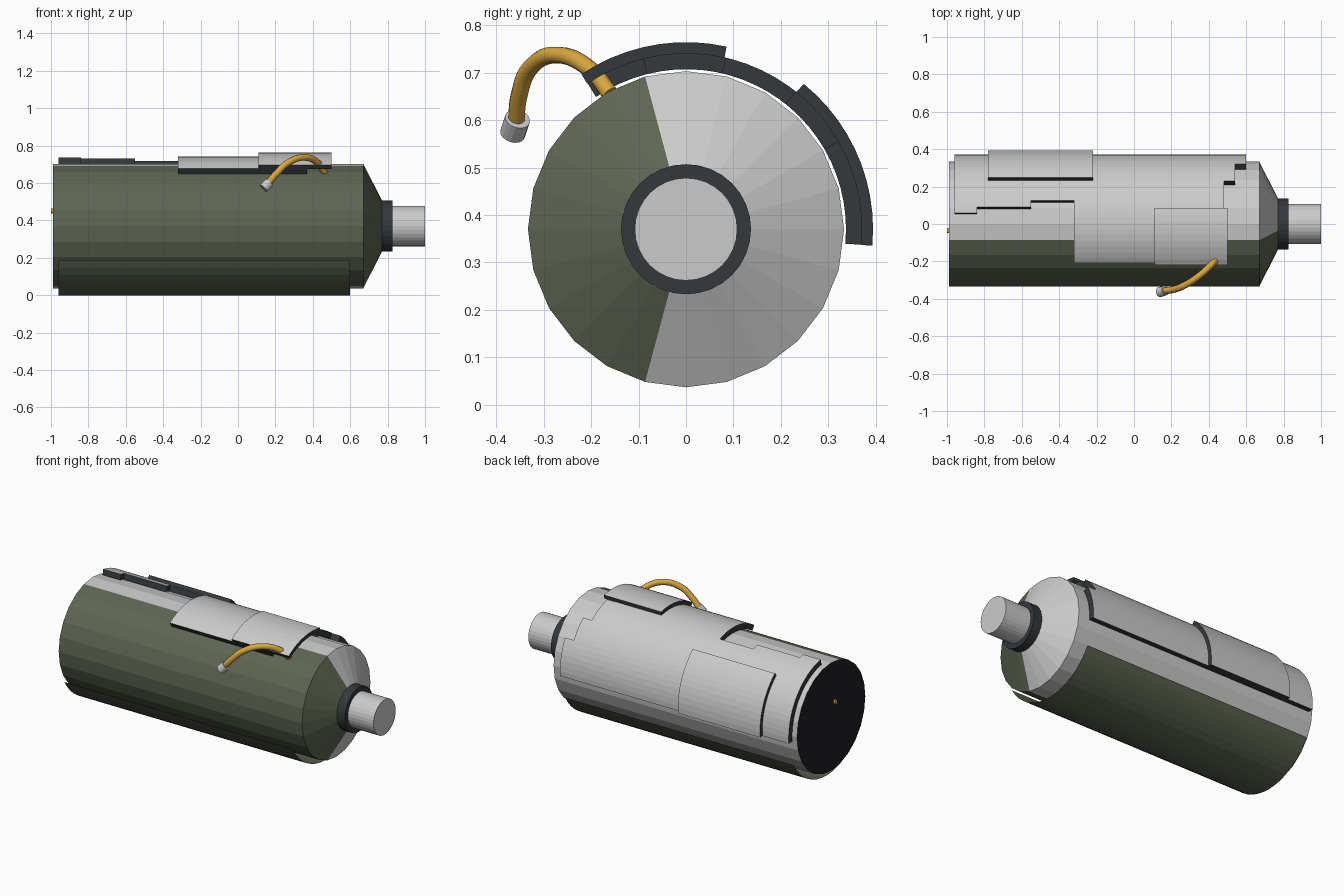
import bpy, bmesh, math
from mathutils import Vector

if "Cube" in bpy.data.objects:
    bpy.data.objects.remove(bpy.data.objects["Cube"])

CZ = 0.37  # height of the tank axis


def material(name, rgb):
    m = bpy.data.materials.new(name)
    m.diffuse_color = (*rgb, 1)
    m.use_nodes = True
    m.node_tree.nodes["Principled BSDF"].inputs["Base Color"].default_value = m.diffuse_color
    return m


GREY = material("light_grey", (0.55, 0.55, 0.55))
GREEN = material("olive_green", (0.11, 0.13, 0.085))
DARK = material("dark_grey", (0.035, 0.04, 0.045))
BLACK = material("black", (0.013, 0.014, 0.016))
YELLOW = material("yellow", (0.7, 0.39, 0.05))


def point(x, r, deg):
    a = math.radians(deg)
    return Vector((x, r * math.cos(a), CZ + r * math.sin(a)))


def finish(name, bm, mats):
    me = bpy.data.meshes.new(name)
    bm.to_mesh(me)
    bm.free()
    for m in mats:
        me.materials.append(m)
    ob = bpy.data.objects.new(name, me)
    bpy.context.collection.objects.link(ob)
    return ob


def lathe(name, profile, n, mats, pick=lambda deg: 0, back=0):
    """Closed turned part along x from (x, radius) pairs."""
    bm = bmesh.new()
    step = 360 / n
    rings = [[bm.verts.new(point(x, r, i * step)) for i in range(n)] for x, r in profile]
    for a, b in zip(rings, rings[1:]):
        for i in range(n):
            j = (i + 1) % n
            f = bm.faces.new((a[i], a[j], b[j], b[i]))
            f.material_index = pick((i + 0.5) * step)
    bm.faces.new(rings[0]).material_index = back
    bm.faces.new(rings[-1])
    bmesh.ops.recalc_face_normals(bm, faces=bm.faces)
    return finish(name, bm, mats)


def curved_panel(name, columns, start, r, mats, thick=0, step=5):
    """Curved sheet of columns (x0, x1, end angle), thickened inwards with dark rims."""
    bm = bmesh.new()
    top = max(c[2] for c in columns)
    count = round((top - start) / step)
    angles = {start + (top - start) * i / count for i in range(count + 1)}
    angles = sorted(angles | {c[2] for c in columns})
    for x0, x1, end in columns:
        for a, b in zip(angles, angles[1:]):
            if b <= end:
                bm.faces.new([bm.verts.new(point(x, r, d))
                              for x, d in ((x0, a), (x0, b), (x1, b), (x1, a))])
    bmesh.ops.remove_doubles(bm, verts=bm.verts, dist=1e-4)
    bm.normal_update()
    for f in bm.faces:  # face outwards
        c = f.calc_center_median()
        if f.normal.dot(Vector((0, c.y, c.z - CZ))) < 0:
            f.normal_flip()
    ob = finish(name, bm, mats)
    if thick:
        mod = ob.modifiers.new("thickness", "SOLIDIFY")
        mod.thickness, mod.offset = thick, -1
        mod.material_offset_rim = mod.material_offset = 1
    return ob


def rod(name, center, axis, r, length, mat):
    bpy.ops.mesh.primitive_cylinder_add(vertices=16, radius=r, depth=length, location=center)
    ob = bpy.context.object
    ob.name = name
    ob.rotation_euler = Vector(axis).to_track_quat("Z", "Y").to_euler()
    ob.data.materials.append(mat)
    return ob


# Tank body with tapered nose, green on the front side, black rear face
lathe("tank_body", [(-0.99, 0.333), (0.67, 0.333), (0.77, 0.137)], 24,
      [GREY, GREEN, BLACK], lambda d: 1 if 105 < d < 255 else 0, back=2)
lathe("nose_collar", [(0.768, 0.137), (0.825, 0.137)], 32, [DARK])
lathe("nose_shaft", [(0.82, 0.108), (1.0, 0.108)], 32, [GREY])

# Stepped armour plate over the top and back
curved_panel("stepped_plate",
             [(-0.96, -0.84, 81), (-0.84, -0.55, 76), (-0.55, -0.32, 70), (-0.32, 0.37, 124),
              (0.37, 0.43, 104), (0.43, 0.48, 77), (0.48, 0.54, 51.5), (0.54, 0.6, 30)],
             -5, 0.371, [GREY, DARK], 0.034)

# Raised plates on top of it
curved_panel("top_raised_plate", [(0.11, 0.5, 124)], 77.5, 0.394, [GREY, DARK], 0.024)
curved_panel("back_raised_plate", [(-0.78, -0.22, 51)], -5, 0.394, [GREY, DARK], 0.024)

# Thin green belly sheet
curved_panel("belly_sheet", [(-0.96, 0.6, 330)], 210, 0.37, [GREEN], 0, 7.5)

# Yellow hose with a grey plug
cu = bpy.data.curves.new("hose", "CURVE")
cu.dimensions = "3D"
cu.bevel_depth, cu.bevel_resolution, cu.resolution_u = 0.018, 3, 6
cu.use_fill_caps = True
path = [(0.465, -0.16, 0.655), (0.43, -0.20, 0.705), (0.36, -0.268, 0.737),
        (0.27, -0.328, 0.71), (0.205, -0.352, 0.65), (0.16, -0.358, 0.597)]
sp = cu.splines.new("BEZIER")
sp.bezier_points.add(len(path) - 1)
for bp, p in zip(sp.bezier_points, path):
    bp.co = p
    bp.handle_left_type = bp.handle_right_type = "AUTO"
cu.materials.append(YELLOW)
hose = bpy.data.objects.new("hose", cu)
bpy.context.collection.objects.link(hose)
rod("hose_plug", (0.152, -0.36, 0.587), (0.6, 0.2, 0.6), 0.027, 0.045, GREY)

# Small yellow stud on the rear face
rod("rear_stud", (-0.99, -0.035, 0.45), (1, 0, 0), 0.014, 0.02, YELLOW)
